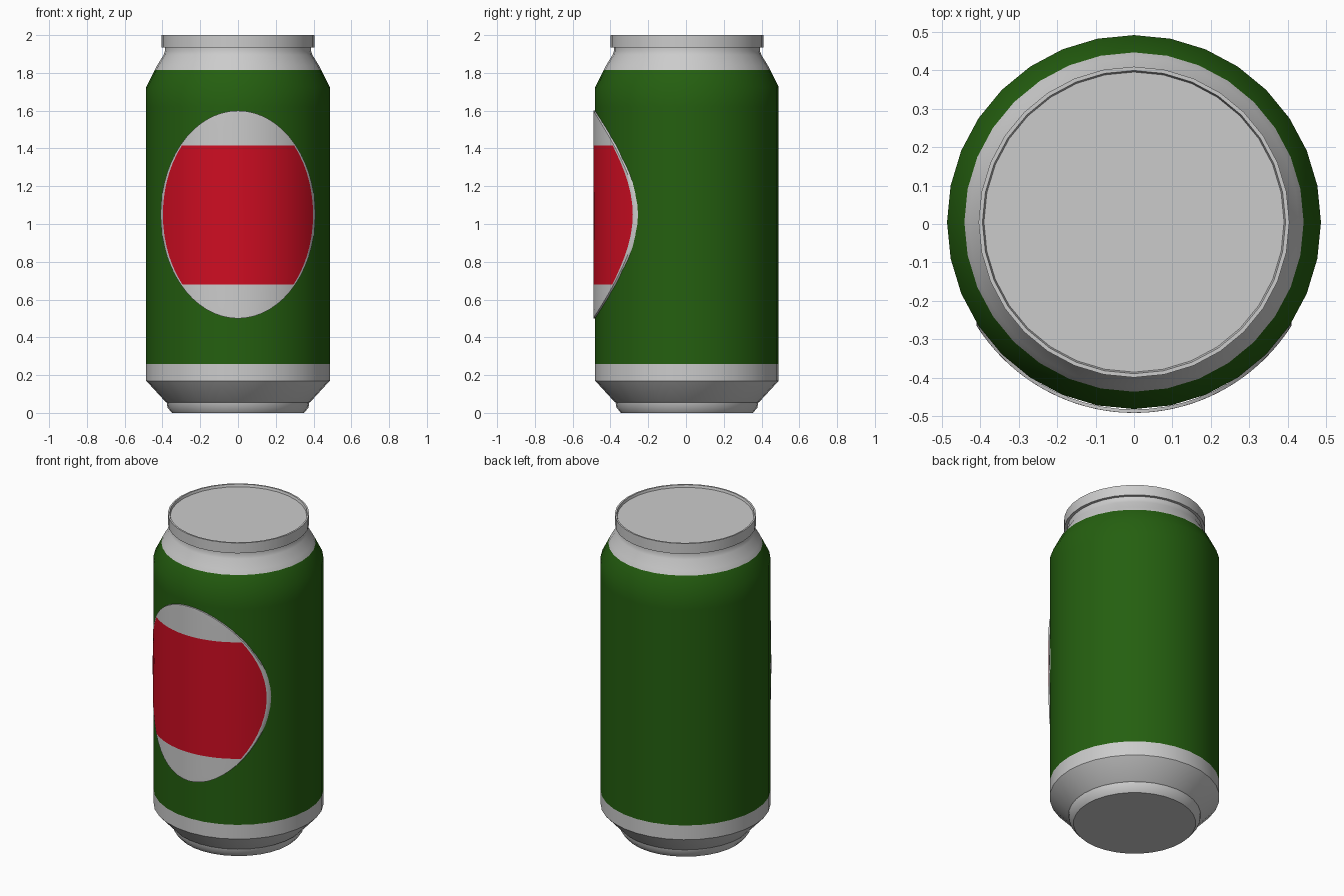
import bpy, bmesh, math

if "Cube" in bpy.data.objects:
    bpy.data.objects.remove(bpy.data.objects["Cube"])

SIDES = 32
CY = 0.005          # can axis is slightly behind centre, the label sticks out in front


def material(name, rgb):
    m = bpy.data.materials.new(name)
    m.diffuse_color = (*rgb, 1)
    m.use_nodes = True
    m.node_tree.nodes["Principled BSDF"].inputs["Base Color"].default_value = m.diffuse_color
    return m


metal = material("metal_grey", (0.60, 0.60, 0.60))
green = material("can_green", (0.018, 0.115, 0.005))
white = material("label_white", (0.60, 0.60, 0.60))
red = material("label_red", (0.62, 0.004, 0.016))


def finish(bm, name, mats, angle):
    me = bpy.data.meshes.new(name)
    bm.to_mesh(me)
    bm.free()
    ob = bpy.data.objects.new(name, me)
    bpy.context.collection.objects.link(ob)
    for m in mats:
        me.materials.append(m)
    bpy.ops.object.select_all(action='DESELECT')
    ob.select_set(True)
    bpy.context.view_layer.objects.active = ob
    bpy.ops.object.shade_smooth_by_angle(angle=math.radians(angle))
    return ob


# Can: one lathed profile (radius, height) from base to recessed lid
profile = [(0.35, 0), (0.373, 0.028), (0.378, 0.056), (0.385, 0.06),
           (0.486, 0.17), (0.486, 0.26), (0.486, 1.62), (0.486, 1.725),
           (0.441, 1.815), (0.428, 1.84), (0.394, 1.895), (0.387, 1.915),
           (0.387, 1.935), (0.404, 1.935), (0.404, 2.0), (0.394, 2.0),
           (0.390, 1.985)]
bm = bmesh.new()
rings = []
for r, z in profile:
    rings.append([bm.verts.new((r * math.sin(2 * math.pi * i / SIDES),
                                CY - r * math.cos(2 * math.pi * i / SIDES), z))
                  for i in range(SIDES)])
for a, b in zip(rings, rings[1:]):
    for i in range(SIDES):
        j = (i + 1) % SIDES
        bm.faces.new((a[i], a[j], b[j], b[i]))
bm.faces.new(rings[0][::-1])    # base
bm.faces.new(rings[-1])         # lid
for f in bm.faces:              # painted band by height
    if 0.26 < f.calc_center_median().z < 1.815:
        f.material_index = 1
finish(bm, "can_body", [metal, green], 32)

# Label: oval plate wrapped on the front, with a red band cut inside it
HW, HH, ZC = 0.41, 0.55, 1.05
RED_LOW, RED_HIGH = 0.68, 1.415
heights = sorted([ZC + HH * math.sin(math.radians(d)) for d in range(-90, 91, 6)]
                 + [RED_LOW, RED_HIGH])
cols = sorted([i / 12 for i in range(-12, 13)] + [-0.97, 0.97])


def wrap(x, drop=0.0):
    r = 0.496 - 0.006 * (x / HW) ** 2 - drop
    return CY - math.sqrt(r * r - x * x)


bm = bmesh.new()
grid = []
for z in heights:
    w = HW * math.sqrt(max(0, 1 - ((z - ZC) / HH) ** 2))
    grid.append([bm.verts.new((t * w, wrap(t * w), z)) for t in cols])
for k in range(len(heights) - 1):
    mid = (heights[k] + heights[k + 1]) / 2
    for i in range(len(cols) - 1):
        f = bm.faces.new((grid[k][i], grid[k][i + 1], grid[k + 1][i + 1], grid[k + 1][i]))
        inside = abs(cols[i] + cols[i + 1]) / 2 < 0.97
        f.material_index = 1 if inside and RED_LOW < mid < RED_HIGH else 0
bmesh.ops.remove_doubles(bm, verts=bm.verts, dist=0.0005)
# label rim folded back to the can
edge = [e for e in bm.edges if e.is_boundary]
out = bmesh.ops.extrude_edge_only(bm, edges=edge)["geom"]
for v in out:
    if isinstance(v, bmesh.types.BMVert):
        v.co.y = wrap(v.co.x, 0.009)
for f in out:
    if isinstance(f, bmesh.types.BMFace):
        f.material_index = 0
bmesh.ops.recalc_face_normals(bm, faces=bm.faces)
if sum(f.normal.y * f.calc_area() for f in bm.faces) > 0:
    bmesh.ops.reverse_faces(bm, faces=bm.faces)
finish(bm, "front_label", [white, red], 40)
